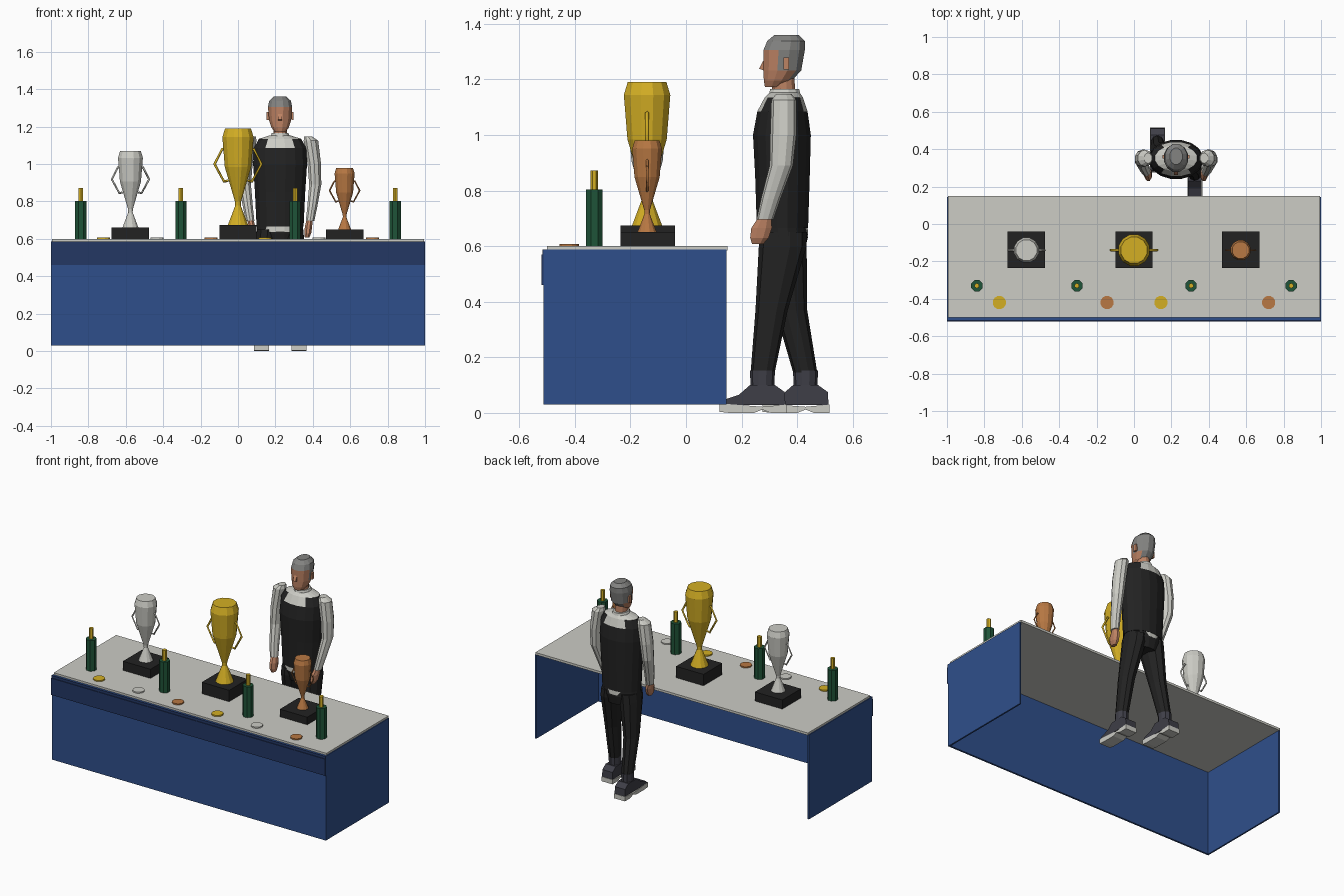
import bpy, bmesh, math
from mathutils import Vector

if "Cube" in bpy.data.objects:
    bpy.data.objects.remove(bpy.data.objects["Cube"])


def material(name, r, g, b):
    m = bpy.data.materials.new(name)
    lin = [((c / 255 + 0.055) / 1.055) ** 2.4 if c > 10 else c / 255 / 12.92 for c in (r, g, b)]
    m.diffuse_color = (*lin, 1)
    m.use_nodes = True
    m.node_tree.nodes["Principled BSDF"].inputs["Base Color"].default_value = m.diffuse_color
    return m


PALE = material("pale_grey", 204, 204, 197)
BLUE = material("blue_cloth", 47, 79, 139)
NAVY = material("navy_cloth", 35, 55, 100)
BLACK = material("black", 34, 34, 34)
GOLD = material("gold", 212, 175, 36)
BRONZE = material("bronze", 184, 120, 67)
GREEN = material("bottle_green", 31, 84, 56)
SKIN = material("skin", 190, 131, 100)
HAIR = material("hair_grey", 131, 131, 129)
CHARCOAL = material("charcoal", 62, 62, 71)


def finish(name, bm, mats, rule=None):
    bmesh.ops.recalc_face_normals(bm, faces=bm.faces[:])
    if rule:
        for f in bm.faces:
            f.material_index = rule(f.calc_center_median())
    me = bpy.data.meshes.new(name)
    bm.to_mesh(me)
    bm.free()
    for m in mats:
        me.materials.append(m)
    ob = bpy.data.objects.new(name, me)
    bpy.context.collection.objects.link(ob)
    return ob


def box(name, lo, hi, mat):
    bm = bmesh.new()
    bmesh.ops.create_cube(bm, size=1)
    for v in bm.verts:
        v.co = Vector([(a + b) / 2 + c * (b - a) for a, b, c in zip(lo, hi, v.co)])
    return finish(name, bm, [mat])


def loft(name, rings, mats, n=12, rule=None):
    """Join stacked elliptical rings (x, y, z, rx, ry) and cap both ends."""
    bm = bmesh.new()
    loops = []
    for x, y, z, rx, ry in rings:
        angles = [2 * math.pi * (i + 0.5) / n for i in range(n)]
        loops.append([bm.verts.new((x + rx * math.cos(a), y + ry * math.sin(a), z)) for a in angles])
    for a, b in zip(loops, loops[1:]):
        for i in range(n):
            j = (i + 1) % n
            bm.faces.new((a[i], a[j], b[j], b[i]))
    bm.faces.new(loops[0][::-1])
    bm.faces.new(loops[-1])
    return finish(name, bm, mats, rule)


def slab(name, profile, x, width, mat):
    """Extrude a (y, z) side profile across x."""
    bm = bmesh.new()
    f = bm.faces.new([bm.verts.new((x - width / 2, y, z)) for y, z in profile])
    new = bmesh.ops.extrude_face_region(bm, geom=[f])["geom"]
    bmesh.ops.translate(bm, vec=(width, 0, 0), verts=[v for v in new if isinstance(v, bmesh.types.BMVert)])
    return finish(name, bm, [mat])


def rod(name, points, radius, mat):
    cu = bpy.data.curves.new(name, "CURVE")
    cu.dimensions = "3D"
    cu.bevel_depth = radius
    cu.bevel_resolution = 0
    cu.use_fill_caps = True
    sp = cu.splines.new("POLY")
    sp.points.add(len(points) - 1)
    for p, co in zip(sp.points, points):
        p.co = (*co, 1)
    cu.materials.append(mat)
    bpy.context.collection.objects.link(bpy.data.objects.new(name, cu))


# Table top and cloth, open at the back and underneath
box("table_top", (-0.995, -0.50, 0.585), (0.995, 0.15, 0.60), PALE)
box("cloth_front", (-1, -0.512, 0.03), (1, -0.50, 0.587), BLUE)
for s, side in ((-1, "left"), (1, "right")):
    x0, x1 = sorted((s * 0.99, s * 1.0))
    box("cloth_" + side, (x0, -0.512, 0.03), (x1, 0.145, 0.587), BLUE)
box("cloth_valance", (-1, -0.52, 0.46), (1, -0.512, 0.57), NAVY)
box("cloth_valance_top", (-1, -0.516, 0.57), (1, -0.511, 0.587), NAVY)

# Trophies: plinth, cup and two bent handles
for name, x, base, h, mat in (("gold", 0, 0.675, 0.515, GOLD),
                              ("silver", -0.575, 0.66, 0.41, PALE),
                              ("bronze", 0.57, 0.65, 0.33, BRONZE)):
    box(name + "_plinth", (x - 0.1, -0.235, 0.6), (x + 0.1, -0.04, base), BLACK)
    prof = ((0, 0.108), (0.2, 0.03), (0.24, 0.032), (0.6, 0.142), (0.91, 0.168), (1, 0.14))
    loft(name + "_cup", [(x, -0.14, base + t * h, r * h, r * h) for t, r in prof], [mat], 12)
    for s in (-1, 1):
        pts = ((0.14, 0.785), (0.165, 0.785), (0.243, 0.63), (0.145, 0.45), (0.1, 0.46))
        rod(name + "_handle", [(x + s * a * h, -0.14, base + t * h) for a, t in pts], 0.014 * h, mat)

# Bottles
for x in (-0.84, -0.305, 0.305, 0.84):
    loft("bottle", [(x, -0.33, z, 0.033, 0.033) for z in (0.6, 0.803)], [GREEN], 8)
    loft("bottle_neck", [(x, -0.33, z, 0.014, 0.014) for z in (0.8, 0.872)], [GOLD], 6)

# Medals
for i, mat in enumerate((GOLD, PALE, BRONZE) * 2):
    x = -0.72 + 0.288 * i
    loft("medal", [(x, -0.42, z, 0.036, 0.036) for z in (0.6, 0.608)], [mat], 12)

# Attendant: waistcoat with pale yoke
CX = 0.225
torso = ((0.347, 0.665, 0.128, 0.094), (0.347, 0.85, 0.137, 0.1), (0.345, 1.0, 0.147, 0.106),
         (0.347, 1.085, 0.143, 0.092), (0.352, 1.135, 0.115, 0.07), (0.355, 1.152, 0.06, 0.055))
loft("waistcoat", [(CX, y, z, a, b) for y, z, a, b in torso], [BLACK, PALE], 16,
     lambda c: int(c.z > 1.137 or (c.z > 1.087 and abs(c.x - CX) < 0.085)))
loft("collar", [(CX, 0.355, 1.14, 0.058, 0.06), (CX, 0.355, 1.165, 0.046, 0.054)], [PALE])
loft("neck", [(CX, 0.352, 1.15, 0.037, 0.043), (CX, 0.347, 1.225, 0.037, 0.043)], [SKIN])

# Hips with shirt tail showing under the waistcoat
loft("hips", [(CX, 0.35, 0.57, 0.1, 0.075), (CX, 0.35, 0.63, 0.128, 0.09),
              (CX, 0.347, 0.68, 0.124, 0.09)], [BLACK], 16)
loft("shirt_tail", [(CX, 0.346, 0.638, 0.115, 0.0945), (CX, 0.346, 0.667, 0.115, 0.0935)], [PALE], 16)

# Head, hair coloured by height and depth
head = ((0.315, 1.172, 0.03, 0.032), (0.33, 1.195, 0.048, 0.052), (0.347, 1.232, 0.061, 0.07),
        (0.353, 1.305, 0.067, 0.077), (0.36, 1.338, 0.06, 0.07), (0.362, 1.36, 0.035, 0.045))
loft("head", [(CX, y, z, a, b) for y, z, a, b in head], [SKIN, HAIR], 12,
     lambda c: int(c.z > 1.31 or (c.z > 1.24 and c.y > 0.33) or (c.z > 1.2 and c.y > 0.375)))
slab("nose", ((0.29, 1.29), (0.263, 1.238), (0.29, 1.228)), CX, 0.02, SKIN)

# Limbs; the right leg steps forward and the left leg trails
for s, side, knee, ankle in ((-1, "left", 0.378, 0.43), (1, "right", 0.308, 0.275)):
    ex = CX + s * 0.066
    box(side + "_ear", (ex - 0.006, 0.35, 1.235), (ex + 0.006, 0.37, 1.278), SKIN)

    arm = ((0.15, 0.352, 1.147, 0.022, 0.028), (0.165, 0.352, 1.125, 0.041, 0.045),
           (0.183, 0.35, 1.0, 0.038, 0.047), (0.188, 0.343, 0.89, 0.034, 0.042),
           (0.172, 0.305, 0.77, 0.028, 0.035), (0.16, 0.284, 0.695, 0.024, 0.03))
    loft(side + "_sleeve", [(CX + s * d, *r) for d, *r in arm], [PALE], 10)
    hand = ((0.158, 0.284, 0.705, 0.017, 0.024), (0.152, 0.272, 0.665, 0.021, 0.04),
            (0.148, 0.264, 0.63, 0.02, 0.036), (0.144, 0.258, 0.608, 0.013, 0.022))
    loft(side + "_hand", [(CX + s * d, *r) for d, *r in hand], [SKIN], 8)

    leg = ((0.1, ankle, 0.14, 0.037, 0.043), (0.092, knee, 0.37, 0.046, 0.058),
           (0.07, 0.348, 0.6, 0.062, 0.086), (0.066, 0.348, 0.65, 0.06, 0.086))
    loft(side + "_trouser_leg", [(CX + s * d, *r) for d, *r in leg], [BLACK], 10)

    fx = CX + s * 0.1
    loft(side + "_ankle", [(fx, ankle, 0.06, 0.035, 0.041), (fx, ankle, 0.152, 0.038, 0.045)], [CHARCOAL], 10)
    shoe = ((0.083, 0.028), (0.08, 0.075), (0.045, 0.1), (-0.045, 0.1),
            (-0.085, 0.065), (-0.14, 0.047), (-0.153, 0.028))
    slab(side + "_shoe", [(ankle + y, z) for y, z in shoe], fx, 0.074, CHARCOAL)
    sole = ((0.086, 0), (0.086, 0.03), (0.0, 0.022), (-0.1, 0.03), (-0.155, 0.034),
            (-0.155, 0.004), (-0.12, 0), (-0.03, 0), (0.0, 0.012), (0.03, 0))
    slab(side + "_sole", [(ankle + y, z) for y, z in sole], fx, 0.08, PALE)
